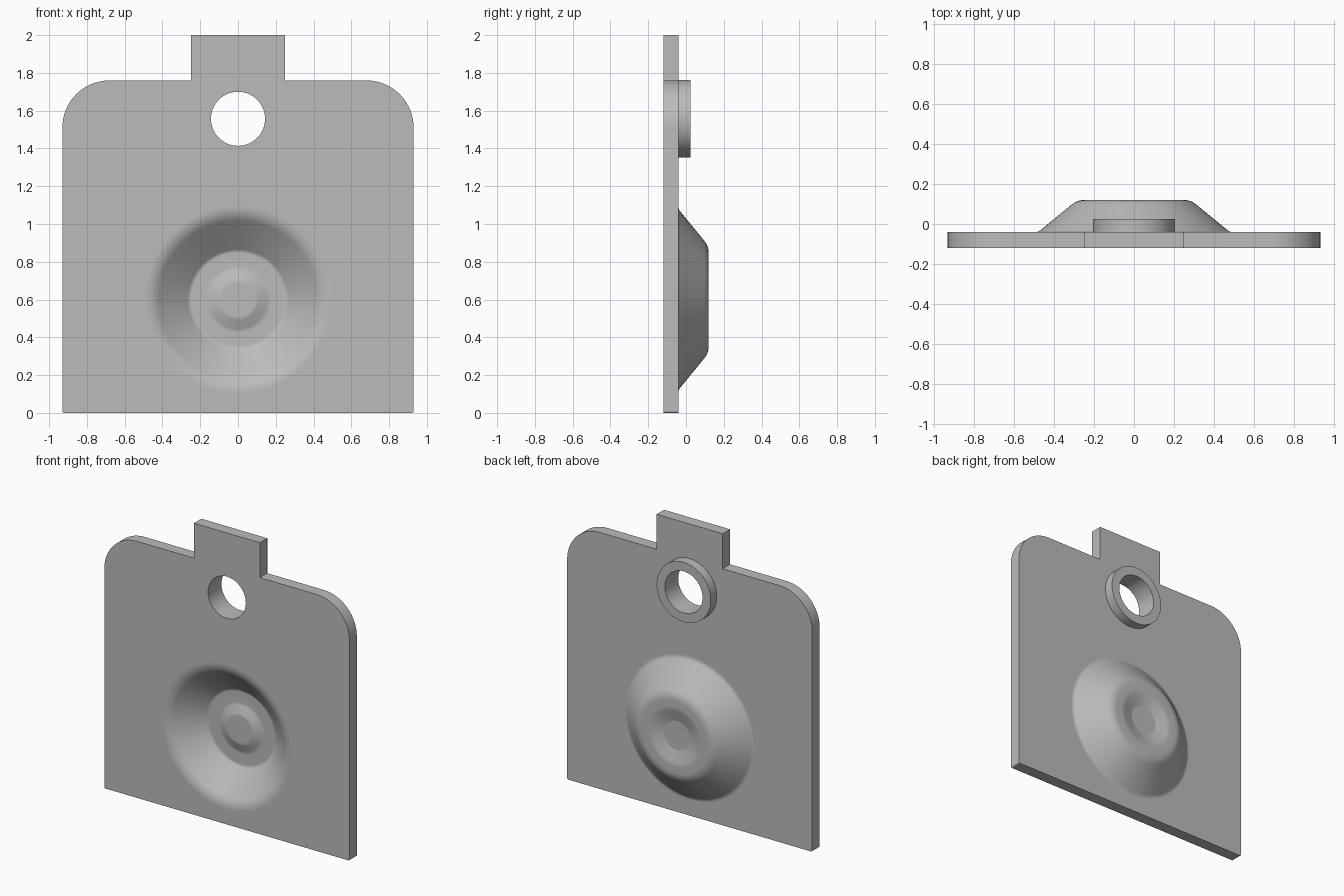
import bpy
import bmesh
from math import cos, sin, tan, pi, tau
from mathutils import Vector

cube = bpy.data.objects.get("Cube")
if cube:
    bpy.data.objects.remove(cube, do_unlink=True)

SEGMENTS = 96
FRONT, BACK = -0.12, -0.04
DISH_Z, DISH_R = 0.6, 0.5
HOLE_Z, HOLE_R = 1.557, 0.143

grey = bpy.data.materials.new("plain grey")
grey.use_nodes = True
colour = (0.5, 0.5, 0.5, 1)
grey.diffuse_color = colour
grey.node_tree.nodes["Principled BSDF"].inputs["Base Color"].default_value = colour


def rounded(points, closed=False, steps=8):
    """Round each corner (u, v, radius) of a path with an arc."""
    out = []
    n = len(points)
    for i, (u, v, radius) in enumerate(points):
        p = Vector((u, v))
        if radius == 0 or (not closed and i in (0, n - 1)):
            out.append(p)
            continue
        a = (Vector(points[i - 1][:2]) - p).normalized()
        b = (Vector(points[(i + 1) % n][:2]) - p).normalized()
        half = a.angle(b) / 2
        centre = p + (a + b).normalized() * radius / sin(half)
        start = p + a * radius / tan(half) - centre
        end = p + b * radius / tan(half) - centre
        sweep = pi - 2 * half
        for k in range(steps + 1):
            t = k / steps * sweep
            out.append(centre + (start * sin(sweep - t) + end * sin(t)) / sin(sweep))
    return out


def circle(radius, z):
    return [Vector((radius * cos(tau * i / SEGMENTS), z + radius * sin(tau * i / SEGMENTS)))
            for i in range(SEGMENTS)]


def lathe(bm, profile, z, closed=False):
    """Turn a (radius, y) profile around a front-to-back axis at height z."""
    rings = [[bm.verts.new((p.x, y, p.y)) for p in circle(r, z)] for r, y in profile]
    pairs = list(zip(rings, rings[1:]))
    if closed:
        pairs.append((rings[-1], rings[0]))
    for a, b in pairs:
        for i in range(SEGMENTS):
            j = (i + 1) % SEGMENTS
            bm.faces.new((a[i], a[j], b[j], b[i]))


def finish(bm, name):
    bmesh.ops.remove_doubles(bm, verts=bm.verts, dist=0.0002)
    bmesh.ops.recalc_face_normals(bm, faces=bm.faces)
    mesh = bpy.data.meshes.new(name)
    bm.to_mesh(mesh)
    bm.free()
    mesh.materials.append(grey)
    obj = bpy.data.objects.new(name, mesh)
    bpy.context.collection.objects.link(obj)
    bpy.ops.object.select_all(action="DESELECT")
    obj.select_set(True)
    bpy.context.view_layer.objects.active = obj
    bpy.ops.object.shade_smooth_by_angle(angle=0.5)


# Plate outline with top tab, round hole and opening for the dish
half_outline = [(0.93, 0, 0.01), (0.93, 1.76, 0.25), (0.25, 1.76, 0), (0.25, 2, 0)]
outline = half_outline + [(-x, z, r) for x, z, r in reversed(half_outline)]
bm = bmesh.new()
for loop in (rounded(outline, True, 16), circle(HOLE_R, HOLE_Z), circle(DISH_R, DISH_Z)):
    verts = [bm.verts.new((p.x, FRONT, p.y)) for p in loop]
    for i, v in enumerate(verts):
        bm.edges.new((v, verts[i - 1]))
bmesh.ops.triangle_fill(bm, use_beauty=True, edges=bm.edges[:], normal=(0, -1, 0))
front_faces = bm.faces[:]
copy = bmesh.ops.duplicate(bm, geom=bm.verts[:] + bm.edges[:] + front_faces)
vert_map = copy["vert_map"]
back_verts = [g for g in copy["geom"] if isinstance(g, bmesh.types.BMVert)]
bmesh.ops.translate(bm, verts=back_verts, vec=(0, BACK - FRONT, 0))

# Side walls, except around the dish opening
for e in [e for e in bm.edges if e.is_boundary]:
    a, b = e.verts
    on_dish = all(abs(Vector((v.co.x, v.co.z - DISH_Z)).length - DISH_R) < 0.001 for v in (a, b))
    if a.co.y < FRONT + 0.01 and not on_dish:
        bm.faces.new((a, b, vert_map[b], vert_map[a]))

# Pressed dish: hollow front and domed back, each with a central dimple
dish_front = [(0, 0.015, 0), (0.1, 0.015, 0.06), (0.165, 0.04, 0.06),
              (0.257, 0.04, 0.03), (0.452, FRONT, 0.12), (DISH_R, FRONT, 0)]
dish_back = [(0, 0.095, 0), (0.1, 0.095, 0.03), (0.19, 0.12, 0.12),
             (0.283, 0.12, 0.1), (0.478, BACK, 0.04), (DISH_R, BACK, 0)]
for profile in (dish_front, dish_back):
    lathe(bm, rounded(profile), DISH_Z)
finish(bm, "plate_with_dish")

# Raised collar behind the hole
bm = bmesh.new()
lathe(bm, [(HOLE_R, BACK), (HOLE_R, 0.025), (0.205, 0.025), (0.205, BACK)], HOLE_Z, closed=True)
finish(bm, "hole_collar")
